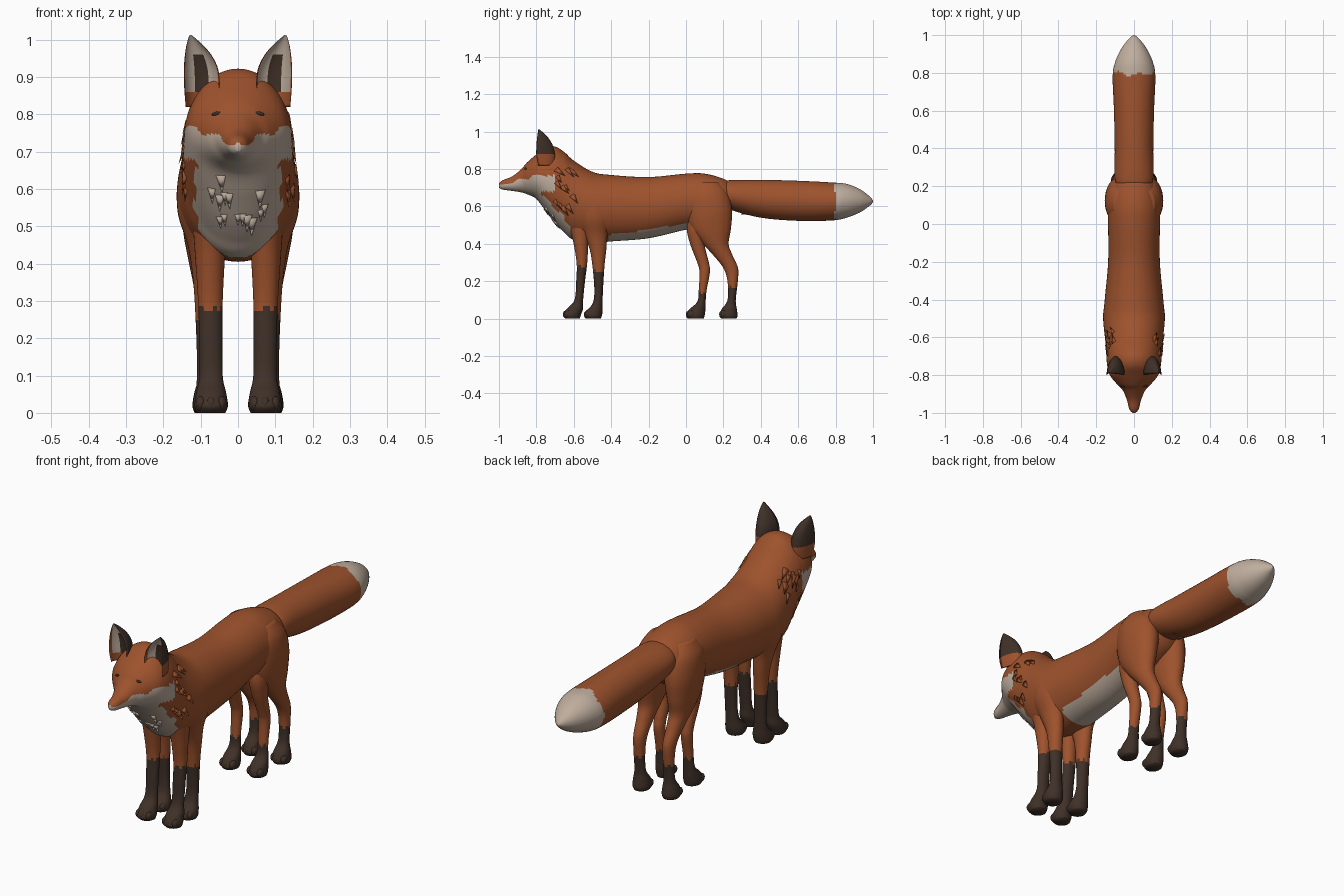
import bpy, bmesh, math, random
from mathutils import Vector, Matrix

random.seed(4)
if "Cube" in bpy.data.objects:
    bpy.data.objects.remove(bpy.data.objects["Cube"], do_unlink=True)


def material(name, rgb):
    m = bpy.data.materials.new(name)
    m.use_nodes = True
    m.diffuse_color = (*rgb, 1)
    m.node_tree.nodes["Principled BSDF"].inputs["Base Color"].default_value = (*rgb, 1)
    return m


MATS = [material("rust_fur", (0.34, 0.085, 0.026)),
        material("cream_fur", (0.52, 0.42, 0.34)),
        material("dark_brown_fur", (0.05, 0.03, 0.021)),
        material("black_nose", (0.016, 0.013, 0.012))]
RUST, CREAM, DARK, BLACK = range(len(MATS))


def finish(name, bm, rule):
    """Turn a bmesh into a smooth object, colouring each face by a rule."""
    bmesh.ops.recalc_face_normals(bm, faces=bm.faces)
    for f in bm.faces:
        f.smooth = True
        f.material_index = rule(f.calc_center_median())
    me = bpy.data.meshes.new(name)
    bm.to_mesh(me)
    bm.free()
    for m in MATS:
        me.materials.append(m)
    ob = bpy.data.objects.new(name, me)
    bpy.context.collection.objects.link(ob)
    return ob


def smooth_rows(rows, steps):
    """Catmull-Rom interpolation between cross-section rows."""
    out = []
    for i in range(len(rows) - 1):
        quad = [rows[max(i - 1, 0)], rows[i], rows[i + 1], rows[min(i + 2, len(rows) - 1)]]
        for k in range(steps):
            t = k / steps
            out.append([b + 0.5 * t * (c - a + t * (2*a - 5*b + 4*c - d + t * (3*(b - c) + d - a)))
                        for a, b, c, d in zip(*quad)])
    return out + [list(rows[-1])]


def skin(rings):
    """Bridge rings of points into a closed, capped tube."""
    bm = bmesh.new()
    loops = [[bm.verts.new(p) for p in ring] for ring in rings]
    n = len(loops[0])
    for a, b in zip(loops, loops[1:]):
        for i in range(n):
            j = (i + 1) % n
            bm.faces.new((a[i], a[j], b[j], b[i]))
    bm.faces.new(loops[0][::-1])
    bm.faces.new(loops[-1])
    return bm


def loft(name, rows, rule, upright=False, side=1, sides=48, steps=8):
    """Rows: position along the axis, low edge, high edge, half width, x centre."""
    rings = []
    for t, lo, hi, half, xc in smooth_rows(rows, steps):
        ring = []
        for i in range(sides):
            a = math.tau * i / sides
            x = side * (xc + half * math.cos(a))
            v = (lo + hi) / 2 + (hi - lo) / 2 * math.sin(a)
            ring.append((x, v, t) if upright else (x, t, v))
        rings.append(ring)
    return finish(name, skin(rings), rule)


def ball(name, loc, size, mat, tilt=0):
    bm = bmesh.new()
    bmesh.ops.create_uvsphere(bm, u_segments=16, v_segments=10, radius=1, matrix=Matrix.LocRotScale(
        Vector(loc), Matrix.Rotation(tilt, 3, 'Y'), Vector(size)))
    return finish(name, bm, lambda c: mat)


# Head, neck and trunk in one sweep, with cream muzzle, bib and belly
def coat(c):
    x, y, z = abs(c.x), c.y, c.z
    ragged = 0.006 * math.sin(90 * z + 70 * x)
    if y < -0.7 and z < min(0.713 + 0.25 * (y + 1), 0.765) + ragged and z > 0.68:
        return CREAM
    if z <= 0.70 and y < -0.71 + (0.70 - z) * 0.42 + ragged and x < 0.115 + ragged:
        return CREAM
    if -0.42 < y < 0.06 and z < 0.45 + (y + 0.4) * 0.14 + ragged / 2:
        return CREAM
    return RUST


trunk = [(-1, .70, .725, .008), (-.98, .69, .74, .025), (-.93, .683, .76, .038), (-.88, .675, .80, .06),
         (-.85, .665, .835, .088), (-.8, .64, .878, .128), (-.75, .575, .915, .142), (-.7, .51, .92, .146),
         (-.65, .46, .89, .149), (-.6, .42, .845, .154), (-.5, .405, .785, .163), (-.4, .413, .768, .155),
         (-.2, .43, .757, .137), (0, .475, .775, .137), (.1, .48, .775, .137), (.2, .53, .748, .115),
         (.24, .58, .72, .07), (.25, .62, .68, .02)]
body = loft("head_and_body", [(*r, 0) for r in trunk], coat, sides=72, steps=10)

# Brush with pale tip
brush = [(.19, .62, .72, .06), (.23, .585, .74, .1), (.4, .54, .742, .102), (.6, .523, .737, .106),
         (.78, .525, .728, .113), (.86, .54, .72, .099), (.93, .568, .692, .066), (.98, .602, .655, .028),
         (1, .622, .632, .004)]
loft("tail", [(*r, 0) for r in brush],
     lambda c: CREAM if c.y > 0.8 + 0.01 * math.sin(60 * c.x) + 0.1 * abs(c.x) - 0.01 else RUST, steps=10)

# Legs: height, front edge, back edge, half width, x centre
front_lead = [(.6, -.64, -.5, .05, .07), (.5, -.625, -.5, .045, .075), (.42, -.605, -.52, .04, .075),
              (.3, -.585, -.528, .033, .074), (.2, -.587, -.54, .031, .073), (.1, -.596, -.55, .031, .072),
              (.055, -.635, -.55, .04, .072), (.02, -.658, -.562, .045, .072), (0, -.645, -.568, .038, .072)]
front_rear = [(.72, -.56, -.42, .05, .06), (.64, -.6, -.39, .065, .092), (.54, -.58, -.4, .062, .1),
              (.45, -.545, -.42, .045, .09), (.37, -.515, -.426, .037, .085), (.28, -.5, -.436, .033, .082),
              (.15, -.49, -.444, .03, .08), (.08, -.5, -.446, .034, .077), (.04, -.535, -.446, .044, .075),
              (.015, -.545, -.45, .046, .075), (0, -.535, -.455, .038, .075)]
hind_lead = [(.58, .02, .12, .05, .07), (.48, .005, .12, .045, .075), (.4, .022, .1, .036, .075),
             (.3, .06, .122, .028, .075), (.25, .072, .128, .027, .075), (.15, .068, .11, .025, .075),
             (.09, .06, .105, .029, .075), (.05, .018, .104, .038, .075), (.018, 0, .1, .042, .075),
             (0, .01, .095, .036, .075)]
hind_rear = [(.73, .04, .18, .05, .06), (.67, .0, .225, .07, .075), (.58, .0, .246, .075, .08),
             (.48, .025, .24, .062, .084), (.4, .09, .228, .047, .084), (.34, .145, .248, .037, .082),
             (.27, .2, .278, .03, .08), (.2, .222, .277, .027, .08), (.1, .222, .266, .027, .08),
             (.05, .19, .272, .038, .08), (.018, .178, .276, .042, .08), (0, .188, .27, .036, .08)]


def stocking(height):
    return lambda c: DARK if c.z < height + 0.008 * math.sin(140 * c.y + 180 * c.x) else RUST


for side, word in ((1, "left"), (-1, "right")):
    for part, rows, sock in (("front_leg_lead", front_lead, 0.28), ("front_leg_rear", front_rear, 0.25),
                             ("hind_leg_lead", hind_lead, 0.14), ("hind_leg_rear", hind_rear, 0.17)):
        loft(f"{word}_{part}", rows, stocking(sock), upright=True, side=side, sides=32)
        # Toes
        front, xc = rows[-2][1], rows[-2][4]
        for k in (-1, 0, 1):
            ball(f"{word}_{part}_toe", (side * (xc + k * 0.027), front + 0.022 + 0.008 * abs(k), 0.024),
                 (0.015, 0.023, 0.021), DARK)

    # Cupped ear: dark back, cream lining with a rust rim
    ear_rows = [(.82, .1, .04, .085, -.79), (.87, .097, .047, .1, -.8), (.92, .099, .046, .09, -.8),
                (.96, .107, .035, .066, -.797), (.99, .118, .019, .035, -.793), (1.012, .127, .003, .006, -.79)]
    rings = []
    for z, xc, w, depth, y in smooth_rows(ear_rows, 5):
        ring = []
        for i in range(32):
            a = math.tau * i / 32
            s = math.sin(a)
            ring.append((side * (xc + w * math.cos(a)), y + depth * (s if s > 0 else -0.5 * s), z))
        rings.append(ring)
    ear = finish(f"{word}_ear", skin(rings), lambda c: DARK)
    for f in ear.data.polygons[:-2]:
        col, row = f.index % 32, f.index // 32
        if col >= 16:
            edge = abs(math.cos(math.tau * (col + 0.5) / 32))
            if edge > 0.9 or row < 4:
                f.material_index = RUST
            elif edge > 0.3 or row > 14:
                f.material_index = CREAM
        elif row < 6:
            f.material_index = RUST

    # Narrow closed eye
    ball(f"{word}_eye", (side * 0.057, -0.857, 0.802), (0.014, 0.007, 0.005), DARK, side * 0.25)

ball("nose", (0, -0.984, 0.716), (0.017, 0.016, 0.015), BLACK)


# Fur locks lying along the coat
def locks(name, spots, lean, length, mat):
    bm = bmesh.new()
    for co, no in spots:
        along = Vector(lean) + Vector((0, random.uniform(-.2, .2), random.uniform(-.2, .2)))
        along = (along - no * along.dot(no)).normalized() + no * 0.12
        along.normalize()
        across = along.cross(no).normalized()
        up = across.cross(along)
        rot = Matrix((across, up * 0.4, along)).transposed().to_4x4()
        size = length * random.uniform(0.7, 1.2)
        bmesh.ops.create_cone(bm, cap_ends=True, segments=8, radius1=size * 0.25, radius2=0, depth=size,
                              matrix=Matrix.Translation(co + along * size * 0.4) @ rot)
    finish(name, bm, lambda c: mat)


verts = [(v.co.copy(), v.normal.copy()) for v in body.data.vertices]
for side, word in ((1, "left"), (-1, "right")):
    ruff = [s for s in verts if -0.7 < s[0].y < -0.57 and 0.58 < s[0].z < 0.82 and side * s[1].x > 0.6]
    locks(f"{word}_ruff", random.sample(ruff, 16), (0, 0.6, -0.8), 0.055, RUST)
bib = [s for s in verts if s[0].y < -0.66 and 0.5 < s[0].z < 0.64 and abs(s[0].x) < 0.08 and s[1].z < 0]
locks("chest_bib", random.sample(bib, 14), (0, 0.3, -1), 0.05, CREAM)
under_tail = [(Vector((x, y, 0.56)), Vector((0, 0, -1))) for x, y in ((-.02, .3), (.02, .33))]
locks("tail_root_locks", under_tail, (0, 1, -0.5), 0.06, RUST)
